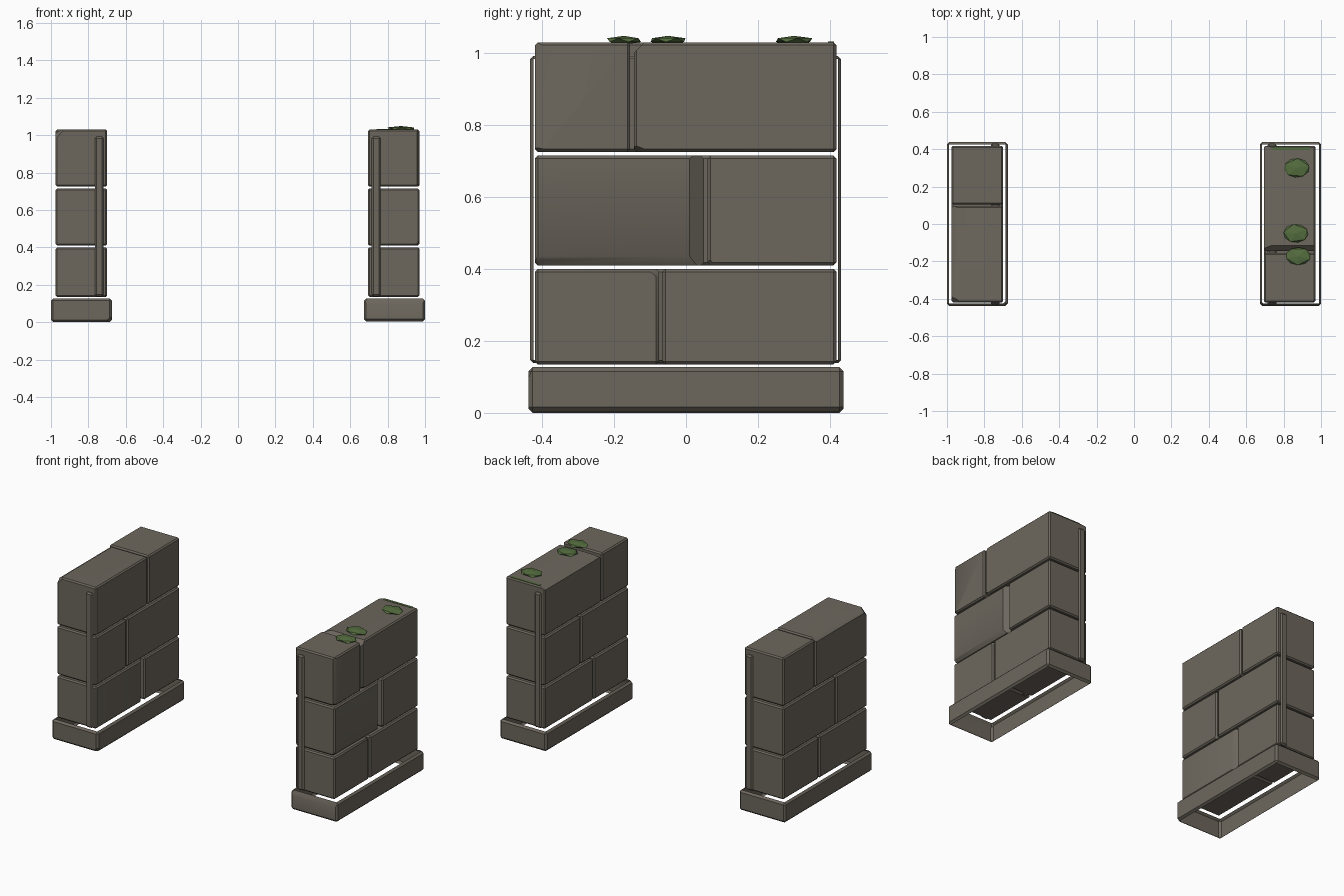
import bpy, bmesh, math
from mathutils import Vector, Matrix

old = bpy.data.objects.get("Cube")
if old:
    bpy.data.objects.remove(old, do_unlink=True)


def material(name, rgb):
    mat = bpy.data.materials.new(name)
    mat.use_nodes = True
    mat.diffuse_color = (*rgb, 1)
    mat.node_tree.nodes["Principled BSDF"].inputs["Base Color"].default_value = (*rgb, 1)
    return mat


STONE = material("grey_brown_stone", (0.152, 0.135, 0.109))
MOSS = material("moss_green", (0.09, 0.155, 0.05))


def finish(bm, name, mat, smooth=True):
    mesh = bpy.data.meshes.new(name)
    bm.to_mesh(mesh)
    bm.free()
    mesh.materials.append(mat)
    obj = bpy.data.objects.new(name, mesh)
    bpy.context.collection.objects.link(obj)
    if smooth:
        bpy.ops.object.select_all(action="DESELECT")
        obj.select_set(True)
        bpy.context.view_layer.objects.active = obj
        bpy.ops.object.shade_smooth_by_angle(angle=math.radians(35))
    return obj


def block(name, lo, hi, bevel=0.008, chips=(), open_axis=None):
    """Bevelled stone block. Each chip gives signed cut distances from a corner or edge."""
    lo, hi = Vector(lo), Vector(hi)
    mid, size = (lo + hi) / 2, hi - lo
    bm = bmesh.new()
    bmesh.ops.create_cube(bm, size=1, matrix=Matrix.Translation(mid) @ Matrix.Diagonal((*size, 1)))
    bmesh.ops.bevel(bm, geom=bm.edges[:], offset=bevel, segments=1, affect="EDGES")
    for chip in chips:
        normal = Vector([1 / c if c else 0 for c in chip])
        point = Vector([hi[i] if c > 0 else lo[i] for i, c in enumerate(chip)])
        axis = next(i for i, c in enumerate(chip) if c)
        point[axis] -= chip[axis]
        cut = bmesh.ops.bisect_plane(bm, geom=bm.verts[:] + bm.edges[:] + bm.faces[:],
                                     plane_co=point, plane_no=normal, clear_outer=True)
        rim = [e for e in cut["geom_cut"] if isinstance(e, bmesh.types.BMEdge)]
        bmesh.ops.holes_fill(bm, edges=rim, sides=0)
    bm.normal_update()
    if open_axis is not None:
        caps = [f for f in bm.faces if abs(f.normal[open_axis]) > 0.99]
        bmesh.ops.delete(bm, geom=caps, context="FACES")
    return finish(bm, name, STONE)


def moss_tuft(name, x, y, rx, ry, turn):
    bm = bmesh.new()
    bmesh.ops.create_icosphere(bm, subdivisions=1, radius=1)
    bmesh.ops.transform(bm, verts=bm.verts, matrix=Matrix.Translation((x, y, 1.036))
                        @ Matrix.Diagonal((rx, ry, 0.012, 1)) @ Matrix.Rotation(turn, 4, "Z"))
    finish(bm, name, MOSS, smooth=False)


FRONT, BACK = -0.42, 0.418
COURSES = {"lower": (0.135, 0.4), "middle": (0.41, 0.715), "upper": (0.725, 1.03)}


def pillar(side, x0, x1, joints, chips):
    """Three courses of two bricks, each course split at its own joint."""
    for course, (z0, z1) in COURSES.items():
        joint = joints[course]
        for end, y0, y1 in (("front", FRONT, joint - 0.005), ("back", joint + 0.005, BACK)):
            block(f"{side}_{course}_{end}_brick", (x0, y0, z0), (x1, y1, z1),
                  chips=chips.get((course, end), ()))


# Left pillar bricks
pillar("left", 0.695, 0.97, {"lower": -0.07, "middle": 0.055, "upper": -0.15}, {
    ("upper", "front"): [(0.012, -0.02, 0), (0.03, -0.04, -0.02)],
    ("upper", "back"): [(0, -0.03, 0.03), (-0.04, 0, 0.015), (0.03, -0.05, -0.02)],
    ("middle", "front"): [(0.03, 0.04, 0), (0.015, 0, -0.025), (0.03, -0.04, -0.02)],
    ("middle", "back"): [(0.02, -0.025, -0.02)],
    ("lower", "front"): [(0.02, 0.03, 0.03)],
})

# Right pillar bricks
pillar("right", -0.975, -0.7, {"lower": 0.06, "middle": -0.11, "upper": 0.1}, {
    ("upper", "front"): [(-0.03, 0, 0.02), (-0.045, -0.05, 0.05)],
    ("lower", "front"): [(0.02, 0.03, 0)],
    ("middle", "front"): [(0.02, 0.02, -0.03)],
})

# Hollow plinths under the pillars
block("left_plinth", (0.673, -0.438, 0.004), (1, 0.438, 0.127), bevel=0.012, open_axis=2,
      chips=[(0, -0.012, 0.03), (-0.03, -0.03, 0.03)])
block("right_plinth", (-1, -0.438, 0), (-0.675, 0.438, 0.127), bevel=0.012, open_axis=2,
      chips=[(0.035, -0.04, -0.035)])

# Thin upright core frames whose ends show as strips
for side, x0, x1 in (("left", 0.715, 0.762), ("right", -0.765, -0.718)):
    block(f"{side}_core_frame", (x0, -0.433, 0.138), (x1, 0.431, 0.992), bevel=0.009, open_axis=0)

# Moss on the left pillar
moss_tuft("back_moss", 0.87, 0.3, 0.076, 0.057, 0.2)
moss_tuft("middle_moss", 0.865, -0.05, 0.074, 0.055, 0.5)
moss_tuft("front_moss", 0.878, -0.172, 0.074, 0.053, 0.9)
bm = bmesh.new()
bmesh.ops.create_cube(bm, size=1, matrix=Matrix.Translation((0.84, 0.403, 1.03))
                      @ Matrix.Diagonal((0.2, 0.016, 0.004, 1)))
finish(bm, "edge_moss", MOSS, smooth=False)
